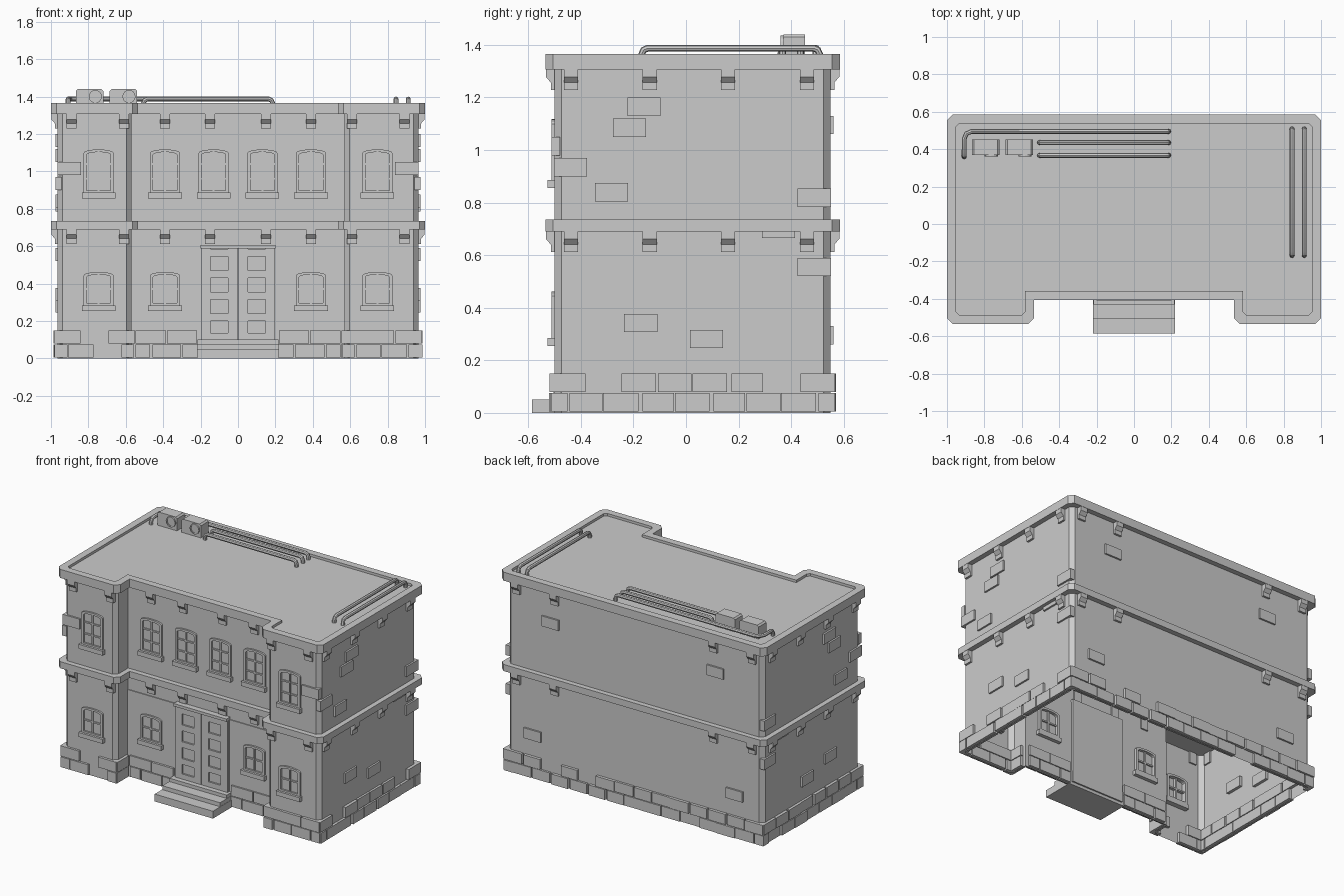
import bpy, bmesh, math, random
from mathutils import Matrix, Vector

if "Cube" in bpy.data.objects:
    bpy.data.objects.remove(bpy.data.objects["Cube"])

random.seed(4)

# Wall planes: (turn about z, distance from centre); local x runs along the wall, -y points outward
FACES = {"wing": (0, 0.50), "recess": (0, 0.37), "porch": (0, 0.376),
         "right": (90, 0.965), "back": (180, 0.55), "left": (-90, 0.965)}


def at(face, u=0, z=0):
    turn, dist = FACES[face]
    return Matrix.Rotation(math.radians(turn), 4, 'Z') @ Matrix.Translation((u, -dist, z))


def loft(bm, loops, m=Matrix(), caps=True):
    rings = [[bm.verts.new(m @ Vector(p)) for p in loop] for loop in loops]
    n = len(rings[0])
    for a, b in zip(rings, rings[1:]):
        for i in range(n):
            j = (i + 1) % n
            bm.faces.new((a[i], a[j], b[j], b[i]))
    if caps:
        bm.faces.new(rings[0][::-1])
        bm.faces.new(rings[-1])


def box(bm, x0, x1, y0, y1, z0, z1, m=Matrix()):
    loft(bm, [[(x0, y0, z), (x1, y0, z), (x1, y1, z), (x0, y1, z)] for z in (z0, z1)], m)


def finish(bm, name):
    bmesh.ops.remove_doubles(bm, verts=bm.verts, dist=1e-5)
    bmesh.ops.recalc_face_normals(bm, faces=bm.faces)
    me = bpy.data.meshes.new(name)
    bm.to_mesh(me)
    bm.free()
    ob = bpy.data.objects.new(name, me)
    bpy.context.collection.objects.link(ob)
    return ob


def outline(d, z, c=0.027):
    """U-shaped plan with chamfered outer corners, offset outward by d."""
    X, F, B, W, R = 0.965 + d, -0.5 - d, 0.55 + d, 0.57 - d, -0.37 - d
    half = [(W, R), (W, F + c), (W + c, F), (X - c, F), (X, F + c), (X, B - c), (X - c, B)]
    return [(x, y, z) for x, y in half + [(-x, y) for x, y in reversed(half)]]


# Wall shell, open underneath
bm = bmesh.new()
loft(bm, [outline(0, 0.0), outline(0, 1.32)], caps=False)
finish(bm, "walls")

# Slightly thicker lower wall beside the door
bm = bmesh.new()
box(bm, -0.57, 0.57, 0, 0.01, 0.0, 0.59, at("porch"))
finish(bm, "porch_wall")

# Floor ledge
bm = bmesh.new()
loft(bm, [outline(0.035, 0.69, 0.03), outline(0.035, 0.735, 0.03)])
finish(bm, "floor_ledge")

# Top cornice with parapet rim and sunken roof
bm = bmesh.new()
loft(bm, [outline(0.035, 1.307, 0.03), outline(0.035, 1.365, 0.03),
          outline(-0.013, 1.365, 0.018), outline(-0.013, 1.348, 0.018)])
finish(bm, "cornice_and_roof")

# Brackets under both ledges
bm = bmesh.new()
profile = [(0.01, 0), (-0.033, 0), (-0.033, -0.03), (-0.014, -0.052), (-0.014, -0.08), (0.01, -0.08)]
spots = [("wing", u) for u in (-0.89, -0.61, 0.61, 0.89)]
spots += [("recess", u) for u in (-0.39, -0.15, 0.15, 0.39)]
spots += [("back", u) for u in (-0.89, -0.6, 0.6, 0.89)]
for y in (-0.437, -0.138, 0.16, 0.46):
    spots += [("right", y), ("left", -y)]
for z in (0.692, 1.308):
    for face, u in spots:
        loft(bm, [[(x, y, h) for y, h in profile] for x in (-0.027, 0.027)], at(face, u, z))
finish(bm, "brackets")

# Two courses of foundation bricks along every wall
bm = bmesh.new()


def course(face, m, u0, u1, row):
    n = max(1, round((u1 - u0) / 0.14))
    step = (u1 - u0) / n
    cuts = [u0 + i * step for i in range(n + 1)]
    if row == 0 and n > 1:
        cuts = [u0] + [u + step / 2 for u in cuts[:-1]] + [u1]
    for k, (a, b) in enumerate(zip(cuts, cuts[1:])):
        if 0 < k < len(cuts) - 2:
            if random.random() < 0.08:
                continue
            a, b = a + random.uniform(-0.01, 0.01), b - 0.002
        z = (0.005, 0.08)[row]
        box(bm, a + 0.003, b - 0.003, -random.uniform(0.014, 0.021), 0.02,
            z, z + 0.07, m)


for row in (0, 1):
    for s0, s1 in ((-0.98, -0.555), (0.555, 0.98)):
        course("wing", at("wing"), s0, s1, row)
    for s0, s1 in ((-0.55, -0.215), (0.215, 0.55)):
        course("recess", at("recess"), s0, s1, row)
    course("right", at("right"), -0.515, 0.568, row)
    course("left", at("left"), -0.568, 0.515, row)
    course("back", at("back"), -0.98, 0.98, row)
    for turn in (90, -90):  # short inner cheeks of the wings
        m = Matrix.Rotation(math.radians(turn), 4, 'Z') @ Matrix.Translation((0, 0.57, 0))
        a, b = (-0.515, -0.385) if turn == 90 else (0.385, 0.515)
        course("cheek", m, a, b, row)
finish(bm, "foundation_bricks")

# Loose facing bricks: face, centre along wall, bottom height
bm = bmesh.new()
side = [(-0.16, 1.13), (-0.215, 1.05), (-0.44, 0.90), (-0.283, 0.805), (0.488, 0.784),
        (-0.172, 0.307), (0.078, 0.246), (0.352, 0.665), (0.488, 0.52)]
bricks = [("right", u, z) for u, z in side] + [("left", -u, z) for u, z in side]
bricks += [("back", u, z) for u, z in ((-0.635, 1.06), (0.61, 1.06), (-0.77, 0.26), (0.755, 0.26))]
bricks += [("wing", -0.903, 0.98), ("wing", 0.903, 0.98)]
for face, u, z in bricks:
    box(bm, -0.063, 0.063, -0.012, 0.02, 0, 0.07, at(face, u, z))
finish(bm, "facing_bricks")


# Arched windows with bars and sills
def arch(w, z0, z1, rise, y):
    top = [(w * math.cos(t), y, z1 - rise + rise * math.sin(t))
           for t in (math.pi * i / 8 for i in range(9))]
    return [(-w, y, z0), (w, y, z0)] + top


frames, sills = bmesh.new(), bmesh.new()


def window(face, u, z, h, rows):
    m = at(face, u, z)
    o, i = (0.08, 0, h, 0.018), (0.064, 0.016, h - 0.014, 0.014)
    loft(frames, [arch(*o, 0.03), arch(*o, -0.012), arch(*i, -0.012), arch(*i, 0.03),
                  arch(*o, 0.03)], m, caps=False)
    box(frames, -0.005, 0.005, -0.008, 0.02, 0.01, h - 0.01, m)
    for k in range(1, rows):
        zc = h * k / rows
        box(frames, -0.068, 0.068, -0.007, 0.02, zc - 0.005, zc + 0.005, m)
    box(sills, -0.09, 0.09, -0.027, 0.035, -0.026, 0.004, m)


for s in (-1, 1):
    window("wing", s * 0.745, 0.882, 0.235, 3)
    window("recess", s * 0.39, 0.882, 0.235, 3)
    window("recess", s * 0.13, 0.882, 0.235, 3)
    window("wing", s * 0.745, 0.28, 0.182, 2)
    window("porch", s * 0.39, 0.28, 0.182, 2)
finish(frames, "window_frames")
finish(sills, "window_sills")

# Double door: backing, stiles, rails and lintel
bm = bmesh.new()
m = at("recess")
box(bm, -0.2, 0.2, -0.014, 0.02, 0.02, 0.6, m)
for s in (-1, 1):
    for x in (0.028, 0.172):
        box(bm, s * x - 0.026, s * x + 0.026, -0.026, 0, 0.09, 0.59, m)
    for z in (0.115, 0.22, 0.335, 0.45, 0.565):
        box(bm, s * 0.1 - 0.05, s * 0.1 + 0.05, -0.026, 0, z - 0.02, z + 0.02, m)
box(bm, -0.2, 0.2, -0.04, 0.02, 0.588, 0.607, m)
finish(bm, "double_door")

# Entrance steps
bm = bmesh.new()
for w, y, z0, z1 in ((0.22, -0.585, 0, 0.05), (0.218, -0.505, 0.03, 0.077), (0.216, -0.43, 0.06, 0.1)):
    box(bm, -w, w, y, -0.36, z0, z1)
finish(bm, "entrance_steps")

# Rooftop units with round fan housings
bm = bmesh.new()
for x in (-0.793, -0.613):
    pts = [(-0.073, 1.345), (0.073, 1.345), (0.073, 1.43), (0.063, 1.44), (-0.063, 1.44), (-0.073, 1.43)]
    loft(bm, [[(x + px, y, z) for px, z in pts] for y in (0.37, 0.453)])
    ring = [(math.cos(math.tau * i / 16), math.sin(math.tau * i / 16)) for i in range(16)]
    loft(bm, [[(x + 0.03 + r * c, y, 1.4 + r * s) for c, s in ring]
              for r, y in ((0.035, 0.375), (0.035, 0.36), (0.027, 0.36), (0.027, 0.366))])
finish(bm, "rooftop_units")


# Roof pipes, bent down at both ends
def pipe(name, pts):
    zc, b = 1.387, 0.022
    path = [Vector((x, y, zc)) for x, y in pts]
    d0 = (path[1] - path[0]).normalized() * b
    d1 = (path[-2] - path[-1]).normalized() * b
    drop = Vector((0, 0, b))
    path = ([path[0] - 2 * drop, path[0] - drop, path[0] + 0.3 * (d0 - drop), path[0] + d0] + path[1:-1] +
            [path[-1] + d1, path[-1] + 0.3 * (d1 - drop), path[-1] - drop, path[-1] - 2 * drop])
    cu = bpy.data.curves.new(name, 'CURVE')
    cu.dimensions = '3D'
    cu.bevel_depth, cu.bevel_resolution = 0.013, 2
    sp = cu.splines.new('POLY')
    sp.points.add(len(path) - 1)
    for p, v in zip(sp.points, path):
        p.co = (*v, 1)
    ob = bpy.data.objects.new(name, cu)
    bpy.context.collection.objects.link(ob)
    bpy.ops.object.select_all(action='DESELECT')
    ob.select_set(True)
    bpy.context.view_layer.objects.active = ob
    bpy.ops.object.convert(target='MESH')
    bpy.ops.object.shade_smooth_by_angle()


pipe("long_back_pipe", [(-0.908, 0.36), (-0.908, 0.455), (-0.896, 0.483), (-0.868, 0.495), (0.185, 0.495)])
for y in (0.435, 0.367):
    pipe("back_pipe", [(-0.505, y), (0.185, y)])
for x in (0.845, 0.91):
    pipe("side_pipe", [(x, -0.168), (x, 0.508)])
